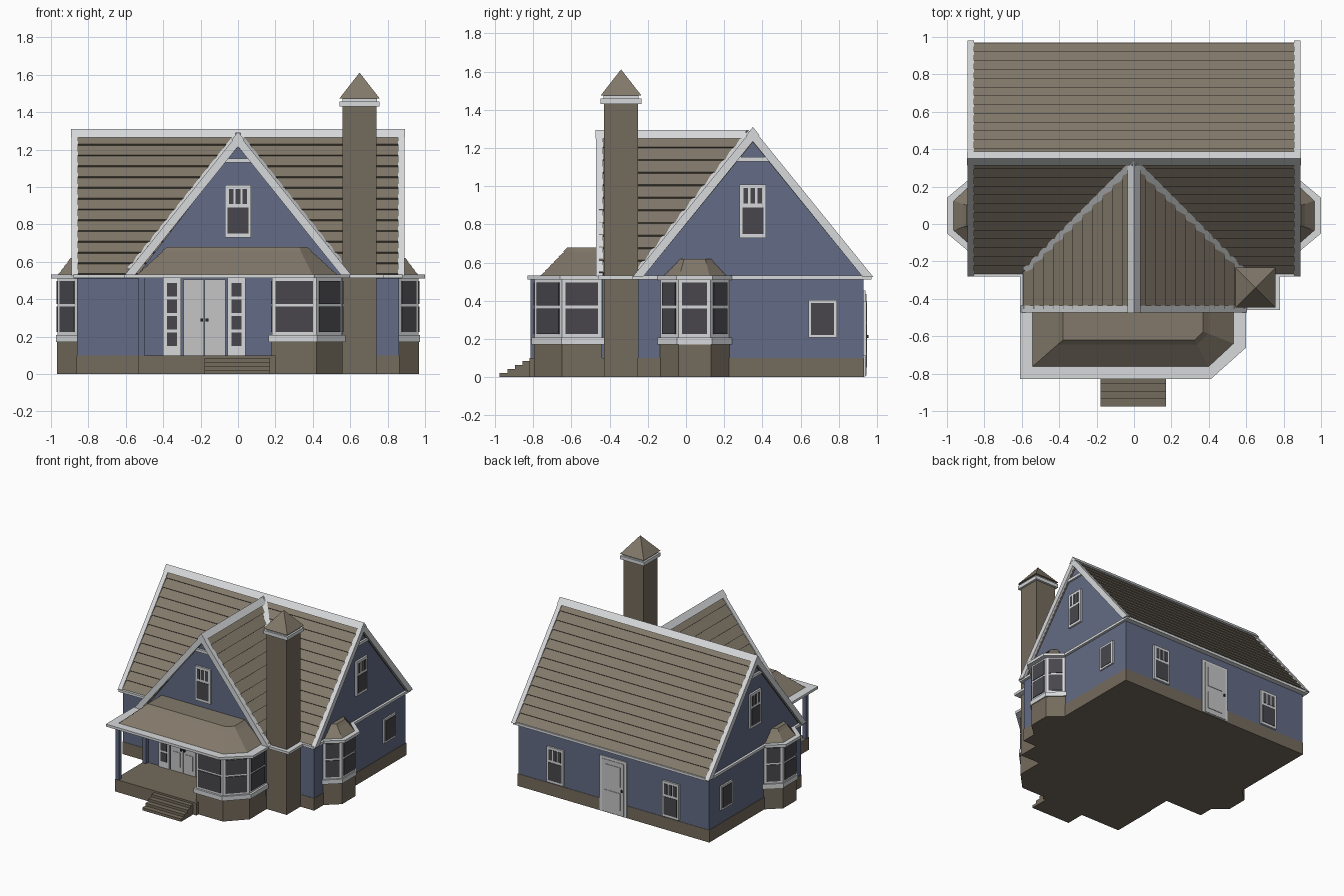
import bpy, bmesh, math
from mathutils import Matrix, Vector

if "Cube" in bpy.data.objects:
    bpy.data.objects.remove(bpy.data.objects["Cube"])


def material(name, rgb):
    m = bpy.data.materials.new(name)
    m.diffuse_color = (*rgb, 1)
    m.use_nodes = True
    m.node_tree.nodes["Principled BSDF"].inputs["Base Color"].default_value = m.diffuse_color
    return m


BLUE = material("blue siding", (0.125, 0.148, 0.235))
WHITE = material("white trim", (0.68, 0.69, 0.70))
ROOF = material("brown shingles", (0.225, 0.190, 0.145))
STONE = material("brown masonry", (0.175, 0.147, 0.108))
GLASS = material("dark glass", (0.065, 0.062, 0.072))
DOOR = material("pale door", (0.56, 0.56, 0.56))
DARK = material("dark metal", (0.02, 0.02, 0.02))


def finish(name, bm, mats):
    bmesh.ops.recalc_face_normals(bm, faces=bm.faces)
    me = bpy.data.meshes.new(name)
    bm.to_mesh(me)
    bm.free()
    for m in mats:
        me.materials.append(m)
    ob = bpy.data.objects.new(name, me)
    bpy.context.collection.objects.link(ob)
    return ob


def loft(name, rings, mat):
    """Skin a list of equal-length 3D rings and cap both ends."""
    bm = bmesh.new()
    vs = [[bm.verts.new(p) for p in r] for r in rings]
    n = len(vs[0])
    for a, b in zip(vs, vs[1:]):
        for i in range(n):
            j = (i + 1) % n
            bm.faces.new((a[i], a[j], b[j], b[i]))
    bm.faces.new(vs[0][::-1])
    bm.faces.new(vs[-1])
    return finish(name, bm, [mat])


def prism(name, pts, axis, a, b, mat):
    """Extrude a 2D outline along one axis from a to b."""
    put = {"x": lambda p, t: (t, p[0], p[1]),
           "y": lambda p, t: (p[0], t, p[1]),
           "z": lambda p, t: (p[0], p[1], t)}[axis]
    return loft(name, [[put(p, t) for p in pts] for t in (a, b)], mat)


def box(name, x0, x1, y0, y1, z0, z1, mat):
    return prism(name, [(x0, y0), (x1, y0), (x1, y1), (x0, y1)], "z", z0, z1, mat)


def panel(name, x, y, angle, rects):
    """Boxes on a wall: (x0, x1, z0, z1, depth, material) facing -y, then turned."""
    bm = bmesh.new()
    mats = []
    for x0, x1, z0, z1, d, m in rects:
        if m not in mats:
            mats.append(m)
        new = bmesh.ops.create_cube(bm, size=1)["verts"]
        for v in new:
            v.co = ((x0 + x1) / 2 + v.co.x * (x1 - x0), (0.01 - d) / 2 + v.co.y * (d + 0.01),
                    (z0 + z1) / 2 + v.co.z * (z1 - z0))
        for f in {f for v in new for f in v.link_faces}:
            f.material_index = mats.index(m)
    bm.transform(Matrix.Translation((x, y, 0)) @ Matrix.Rotation(angle, 4, "Z"))
    return finish(name, bm, mats)


def sash_window(name, x, y, angle, z0, z1, w=0.07):
    mid = z0 + (z1 - z0) * 0.57
    rects = [(-w, w, z0, z1, 0.015, WHITE), (-w + .015, w - .015, z0 + .02, mid, 0.018, GLASS)]
    p = (2 * w - 0.03) / 3
    for i in range(3):
        a = -w + 0.015 + i * p
        rects.append((a + .006, a + p - .006, mid + .02, z1 - .02, 0.018, GLASS))
    panel(name, x, y, angle, rects)


def gable_roof(name, axis, c, run, z0, z1, a, b, rows):
    """Lapped shingle rows on both slopes, ridge at c."""
    lip = 0.012
    left = []
    for i in range(rows):
        for t, up in ((i / rows, lip), ((i + 1) / rows, 0)):
            left.append((-run * (1 - t) - up * .7, z0 + (z1 - z0) * t + up * .6))
    right = [(-u, z) for u, z in left[::-1]][1:]
    under = [(run - .035, z0 - .005), (0, z1 - .05), (-run + .035, z0 - .005)]
    prism(name, [(c + u, z) for u, z in left + right + under], axis, a, b, ROOF)


def vee(name, axis, c, run, z0, z1, w, a, b):
    """Inverted V board, used for rakes and ridge caps."""
    drop = w * (z1 - z0) / run
    pts = [(-run, z0), (0, z1), (run, z0), (run - w, z0), (0, z1 - drop), (-run + w, z0)]
    prism(name, [(c + u, z) for u, z in pts], axis, a, b, WHITE)


# Foundation, walls and gables
box("foundation", -.863, .863, -.253, .933, 0, .1, STONE)
box("wing_foundation", -.53, .56, -.443, -.2, 0, .1, STONE)
prism("main_walls", [(-.25, .1), (.93, .1), (.93, .53), (.35, 1.24), (-.25, .51)], "x", -.86, .86, BLUE)
prism("front_wing_walls", [(-.53, .1), (.55, .1), (.55, .54), (0, 1.23), (-.53, .54)], "y", -.44, .1, BLUE)

# Trim running around the whole eave line
prism("eave_trim", [(-.88, .97), (.88, .97), (.88, -.28), (.78, -.28), (.78, -.46), (.6, -.46),
                    (.6, -.66), (.41, -.83), (-.61, -.83), (-.61, -.28), (-.88, -.28)],
      "z", .512, .532, WHITE)

# Main and cross roofs with ridge caps, rakes and valleys
gable_roof("main_roof", "x", .35, .61, .53, 1.28, -.872, .872, 13)
gable_roof("cross_roof", "y", 0, .585, .54, 1.265, -.455, .34, 11)
vee("main_ridge_cap", "x", .35, .037, 1.264, 1.31, .022, -.892, .892)
vee("cross_ridge_cap", "y", 0, .036, 1.25, 1.295, .022, -.475, .33)
for s in (-1, 1):
    vee("side_rake", "x", .35, .63, .525, 1.302, .055, s * .855, s * .89)
    box("side_gable_collar", s * .85, s * .875, .26, .44, 1.13, 1.152, WHITE)
    d = Vector((s * .58, -.58, -.725))
    side = Vector((.014, s * .014, 0))
    top = Vector((0, .33, 1.272))
    up = Vector((0, 0, .018))
    loft("valley_flashing", [[p - side - up, p + side - up, p + side + up, p - side + up]
                             for p in (top, top + d)], WHITE)
vee("front_rake", "y", 0, .605, .53, 1.285, .055, -.472, -.435)
box("front_gable_collar", -.09, .09, -.458, -.43, 1.13, 1.152, WHITE)


def hip_roof(name, low, high, z0, z1, rows):
    rings = []
    for i in range(rows):
        for t, z in ((i / rows, i / rows), ((i + 1.25) / rows, (i + 1) / rows)):
            t = min(t, 1)
            rings.append([(a[0] + (b[0] - a[0]) * t, a[1] + (b[1] - a[1]) * t, z0 + (z1 - z0) * z)
                          for a, b in zip(low, high)])
    loft(name, rings, ROOF)


def bay(name, pts, back):
    """Bay window on a wall: pts run counter-clockwise, back closes it inside."""
    outline = pts + back
    cx = sum(p[0] for p in outline) / len(outline)
    cy = sum(p[1] for p in outline) / len(outline)
    grow = lambda k: [(cx + (x - cx) * k, cy + (y - cy) * k) for x, y in outline]
    prism(name + "_base", outline, "z", 0, .175, STONE)
    prism(name + "_sill", grow(1.08), "z", .172, .208, WHITE)
    prism(name + "_frame", grow(.985), "z", .2, .515, WHITE)
    for p, q in zip(pts, pts[1:]):
        length = math.dist(p, q)
        n = 2 if length > .3 else 1
        w = length / n
        rects = []
        for i in range(n):
            a = -length / 2 + i * w
            rects += [(a + .02, a + w - .02, .225, .36, .004, GLASS),
                      (a + .02, a + w - .02, .375, .497, .004, GLASS)]
        panel(name + "_glazing", (p[0] + q[0]) / 2, (p[1] + q[1]) / 2,
              math.atan2(q[1] - p[1], q[0] - p[0]), rects)


# Front bay and the hipped roof shared with the porch
bay("front_bay", [(.18, -.44), (.18, -.795), (.42, -.795), (.56, -.65), (.56, -.44)], [])
hip_roof("porch_roof", [(-.545, -.44), (-.545, -.765), (.4, -.765), (.535, -.64), (.535, -.44)],
         [(-.38, -.44), (-.38, -.62), (.325, -.62), (.37, -.575), (.37, -.44)], .53, .68, 6)

# Side bays
for s in (-1, 1):
    def flip(pts):
        return pts if s > 0 else [(-x, y) for x, y in pts[::-1]]
    bay("side_bay", flip([(.86, -.135), (.967, -.04), (.967, .13), (.86, .228)]),
        flip([(.8, .228), (.8, -.135)]))
    prism("side_bay_eave", [(s * x, y) for x, y in
          [(.8, -.15), (.88, -.15), (1, -.05), (1, .14), (.88, .24), (.8, .24)]], "z", .51, .533, WHITE)
    hip_roof("side_bay_roof",
             [(s * x, y) for x, y in [(.8, -.12), (.87, -.12), (.967, -.035), (.967, .125), (.87, .215), (.8, .215)]],
             [(s * x, y) for x, y in [(.8, -.03), (.86, -.03), (.895, -.01), (.895, .1), (.86, .13), (.8, .13)]],
             .53, .62, 4)

# Porch floor, steps and posts
box("porch_floor", -.535, .2, -.82, -.44, 0, .1, STONE)
for i in range(4):
    box("porch_step", -.18, .17, -.975 + i * .04, -.8, 0, .022 + i * .021, STONE)
for y in (-.815, -.47):
    box("porch_post", -.533, -.5, y, y + .03, .1, .515, BLUE)

# Chimney with white cap and pyramid hood
box("chimney", .56, .74, -.43, -.25, 0, 1.435, STONE)
box("chimney_cap", .543, .757, -.447, -.233, 1.43, 1.458, WHITE)
box("chimney_neck", .558, .742, -.432, -.248, 1.45, 1.48, WHITE)
square = [(-1, -1), (1, -1), (1, 1), (-1, 1)]
loft("chimney_hood", [[(.65 + x * r, -.34 + y * r, z) for x, y in square]
                      for r, z in ((.107, 1.474), (.001, 1.61))], ROOF)

# Gable and back windows
sash_window("front_gable_window", 0, -.44, 0, .73, 1.01)
for s in (-1, 1):
    sash_window("side_gable_window", s * .86, .35, s * math.pi / 2, .73, 1.01)
    sash_window("back_window", s * .52, .93, math.pi, .11, .40, .075)
    panel("side_small_window", s * .86, .715, s * math.pi / 2,
          [(-.075, .075, .207, .403, .012, WHITE), (-.06, .06, .222, .388, .015, GLASS)])

# Front double door with paned sidelights
rects = []
for s in (-1, 1):
    lo, hi = sorted((s * .125, s * .22))
    rects.append((lo, hi, .1, .512, .012, WHITE))
    for k in range(4):
        z = .15 + k * .088
        rects.append((s * .172 - .027, s * .172 + .027, z, z + .072, .015, GLASS))
    lo, hi = sorted((s * .002, s * .112))
    rects.append((lo, hi, .1, .505, .010, DOOR))
    for z0, z1 in ((.14, .26), (.31, .47)):
        rects.append((s * .057 - .032, s * .057 + .032, z0, z1, .014, DOOR))
    rects.append((s * .014 - .007, s * .014 + .007, .28, .297, .022, DARK))
panel("front_door", -.18, -.44, 0, rects)

# Back door
panel("back_door", 0, .93, math.pi,
      [(-.12, .12, .005, .455, .010, WHITE), (-.098, .098, .01, .435, .014, DOOR),
       (-.07, .07, .05, .19, .018, DOOR), (-.07, .07, .24, .40, .018, DOOR),
       (.078, .09, .205, .222, .024, DARK)])
